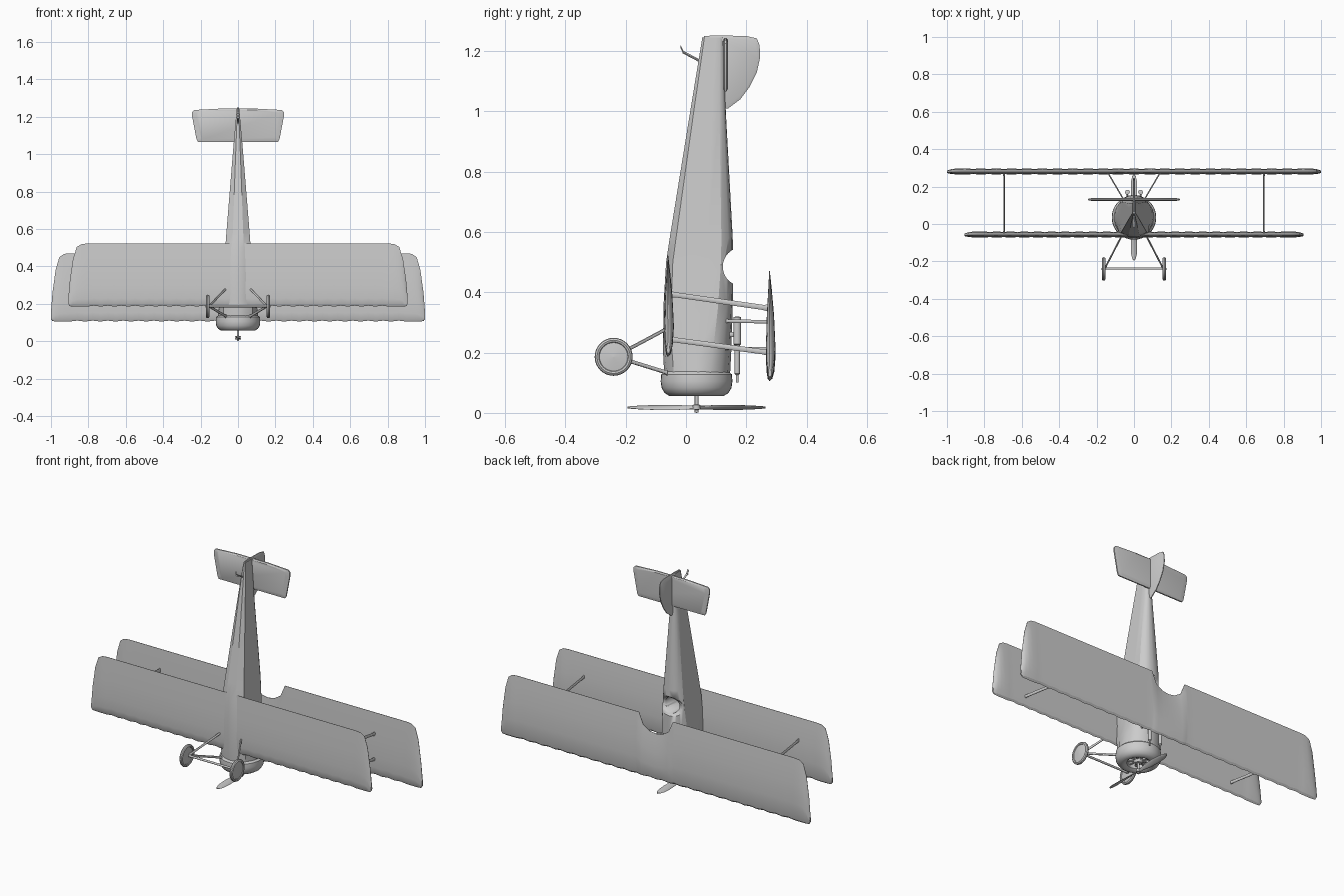
import bpy, bmesh, math
from mathutils import Vector

cube = bpy.data.objects.get("Cube")
if cube:
    bpy.data.objects.remove(cube, do_unlink=True)

GREY = (0.6, 0.6, 0.6, 1)
mat = bpy.data.materials.new("plain grey")
mat.use_nodes = True
mat.diffuse_color = GREY
mat.node_tree.nodes["Principled BSDF"].inputs["Base Color"].default_value = GREY


def loft(name, rings, angle=30):
    """Skin a list of equal-sized closed rings and cap both ends."""
    bm = bmesh.new()
    loops = [[bm.verts.new(p) for p in ring] for ring in rings]
    n = len(loops[0])
    for a, b in zip(loops, loops[1:]):
        for i in range(n):
            j = (i + 1) % n
            bm.faces.new((a[i], a[j], b[j], b[i]))
    bm.faces.new(loops[0])
    bm.faces.new(loops[-1])
    bmesh.ops.remove_doubles(bm, verts=bm.verts, dist=0.00005)
    bmesh.ops.recalc_face_normals(bm, faces=bm.faces)
    mesh = bpy.data.meshes.new(name)
    bm.to_mesh(mesh)
    bm.free()
    mesh.materials.append(mat)
    ob = bpy.data.objects.new(name, mesh)
    bpy.context.collection.objects.link(ob)
    bpy.ops.object.select_all(action='DESELECT')
    ob.select_set(True)
    bpy.context.view_layer.objects.active = ob
    bpy.ops.object.shade_smooth_by_angle(angle=math.radians(angle))
    return ob


def oval(rx, ry, n=12):
    return [(rx * math.cos(t), ry * math.sin(t))
            for t in (2 * math.pi * i / n for i in range(n))]


def lathe(name, profile, centre, axis, n=32, angle=35):
    """Spin (radius, height) points about the x, y or z axis."""
    rings = []
    for r, h in profile:
        ring = []
        for a, b in oval(max(r, 0.0006), max(r, 0.0006), n):
            p = {"x": (h, a, b), "y": (a, h, b), "z": (a, b, h)}[axis]
            ring.append(Vector(p) + Vector(centre))
        rings.append(ring)
    return loft(name, rings, angle)


def strut(name, a, b, rx, rz):
    """Streamlined strut, flared a little at both ends."""
    a, b = Vector(a), Vector(b)
    rings = []
    for t, k in ((0, 1.4), (0.06, 1), (0.94, 1), (1, 1.4)):
        c = a.lerp(b, t)
        rings.append([c + Vector((x * k, 0, z * k)) for x, z in oval(rx, rz, 10)])
    return loft(name, rings)


def plate(name, outline, place, thick):
    """Flat panel with a thinned rim."""
    cx = sum(p[0] for p in outline) / len(outline)
    cy = sum(p[1] for p in outline) / len(outline)
    rings = []
    for h, k in ((-thick, 0.9), (-thick * 0.4, 1), (thick * 0.4, 1), (thick, 0.9)):
        rings.append([place(cx + (u - cx) * k, cy + (v - cy) * k, h) for u, v in outline])
    return loft(name, rings)


# Wings: aerofoil ribs along the span, fabric sagging between ribs
AEROFOIL = [(0, 0), (.03, .009), (.12, .016), (.3, .02), (.6, .015), (.85, .007), (1, .001),
            (1, -.001), (.85, -.004), (.6, -.009), (.3, -.012), (.12, -.01), (.03, -.006)]
TIP = [(.1, 0, 1), (.07, 0, .99), (.045, 0, .945), (.025, .002, .76),
       (.008, .006, .42), (0, .04, .14)]


def wing(name, half, y, lead, trail, cutout):
    chord = trail - lead
    stations = []
    bays = 22
    for i in range(bays):
        x = (half - .1) * i / bays
        sag = i % 2
        te = trail
        if x < cutout:
            te -= .9 * math.sqrt(cutout ** 2 - x ** 2)
        stations.append((x, lead + .005 * sag, te, 1 - .13 * sag))
        if x < cutout <= (half - .1) * (i + 1) / bays:
            stations.append((cutout, lead + .002, trail, .95))
    for dx, a, b in TIP:
        stations.append((half - dx, lead + a * chord, lead + b * chord, .25 + .75 * b))
    full = [(-x, a, b, k) for x, a, b, k in reversed(stations[1:])] + stations
    loft(name, [[(x, y + h * k, a + s * (b - a)) for s, h in AEROFOIL]
                for x, a, b, k in full], 25)


wing("upper_wing", 1.0, .277, .105, .47, .11)
wing("lower_wing", .907, -.06, .185, .522, 0)

# Fuselage: round at the nose, blending to a narrow box with a rounded deck
BOX = [(0, 0), (.45, 0), (1, .1), (1, .35), (1, .6), (1, .82), (.75, .93), (.4, .985), (0, 1)]


def section(z, low, high, w, t):
    half = []
    for i, (bx, by) in enumerate(BOX):
        ang = math.pi * i / 8
        x = (1 - t) * math.sin(ang) + t * bx
        v = (1 - t) * (1 - math.cos(ang)) / 2 + t * by
        half.append((w * x, low + (high - low) * v, z))
    return half + [(-x, y, zz) for x, y, zz in reversed(half[1:-1])]


body = loft("fuselage", [section(*s) for s in (
    (.125, -.072, .146, .109, 0), (.2, -.076, .15, .1, .3), (.35, -.075, .155, .084, .75),
    (.5, -.066, .156, .068, 1), (.58, -.054, .155, .062, 1),
    (1.0, .014, .132, .028, 1), (1.245, .054, .125, .007, 1))])

# Cockpit: a saddle dip in the deck and a deep well
saddle = lathe("saddle_cutter", [(.064, -.2), (.064, .2)], (0, .186, .485), "x")
well = loft("well_cutter", [[(x, y, .485 + z) for x, z in oval(.045, .046, 24)]
                            for y in (.02, .3)])
for cutter in (saddle, well):
    cutter.hide_render = True
    mod = body.modifiers.new("cockpit", 'BOOLEAN')
    mod.object = cutter
    mod.operation = 'DIFFERENCE'
    mod.solver = 'EXACT'
graph = bpy.context.evaluated_depsgraph_get()
carved = bpy.data.meshes.new_from_object(body.evaluated_get(graph))
body.modifiers.clear()
body.data = carved
for cutter in (saddle, well):
    bpy.data.objects.remove(cutter, do_unlink=True)

# Cowling, engine and propeller
NOSE_Y = .035
lathe("cowling", [(0, .1), (.06, .1), (.06, .066), (.075, .056), (.09, .056), (.106, .066),
                  (.116, .083), (.119, .105), (.117, .128), (.107, .137), (0, .137)],
      (0, NOSE_Y, 0), "z", 36)
lathe("engine_hub", [(0, .062), (.018, .064), (.025, .075), (.025, .105)], (0, NOSE_Y, 0), "z", 16)
for i in range(9):
    a = 2 * math.pi * i / 9
    d = Vector((math.cos(a), math.sin(a), 0))
    side = Vector((-d.y, d.x, 0))
    base = Vector((0, NOSE_Y, .085))
    loft("engine_cylinder", [[base + d * r + side * u + Vector((0, 0, v))
                              for u, v in oval(.009, .009, 8)] for r in (.02, .062)])
lathe("propeller_shaft", [(0, 0), (.006, .002), (.006, .01), (.013, .012), (.013, .026),
                          (.006, .028), (.006, .07)], (0, NOSE_Y, 0), "z", 16)
for s in (-1, 1):
    rings = []
    for d, w, twist in ((0, .009, 50), (.03, .009, 45), (.08, .016, 32), (.14, .019, 24),
                        (.19, .017, 18), (.22, .01, 15), (.229, .002, 14)):
        c, n = math.cos(math.radians(twist)), math.sin(math.radians(twist))
        rings.append([(s * (u * c - v * n), NOSE_Y + s * d, .018 + u * n + v * c)
                      for u, v in oval(w, .0035, 10)])
    loft("propeller_blade", rings)

# Tail surfaces
half_tail = [(.214, 1.066), (.222, 1.08), (.245, 1.2), (.245, 1.225), (.235, 1.236), (.1, 1.243)]
plate("tailplane", half_tail + [(-x, z) for x, z in reversed(half_tail)],
      lambda u, v, h: (u, .131 + h, v), .009)
plate("fin_and_rudder",
      [(.06, 1.25), (.1, 1.252), (.2, 1.25), (.235, 1.242), (.244, 1.22), (.246, 1.18),
       (.235, 1.13), (.21, 1.08), (.18, 1.04), (.14, 1.01), (.09, 1.01), (.05, 1.2)],
      lambda u, v, h: (h, u, v), .006)
strut("tail_skid", (0, .05, 1.165), (0, -.012, 1.198), .005, .005)
strut("tail_skid_tip", (0, -.008, 1.196), (0, -.018, 1.214), .005, .005)

# Struts, guns and landing gear, mirrored left and right
for s, label in ((1, "left_"), (-1, "right_")):
    for low, high in ((.395, .347), (.245, .2)):
        strut(label + "wing_strut", (s * .695, -.058, low), (s * .695, .275, high), .004, .009)
    for z in (.305, .215):
        strut(label + "cabane_strut", (s * .055, .13, z), (s * .14, .275, z - .003), .004, .006)
    for z in (.28, .133):
        strut(label + "gear_strut", (s * .155, -.236, .187), (s * .065, -.062, z), .005, .007)
    lathe(label + "gun", [(0, .1), (.004, .1), (.004, .125), (.009, .13), (.009, .225),
                          (.013, .228), (.013, .318), (0, .32)], (s * .035, .17, 0), "z", 12)
    strut(label + "gun_mount", (s * .035, .12, .26), (s * .035, .17, .26), .004, .008)
    lathe(label + "wheel", [(0, -.011), (.047, -.005), (.049, -.008), (.055, -.01),
                            (.061, -.006), (.063, 0), (.061, .006), (.055, .01),
                            (.049, .008), (.047, .005), (0, .011)],
          (s * .162, -.24, .186), "x", 32)
lathe("axle", [(.006, -.165), (.006, .165)], (0, -.238, .187), "x", 12)
